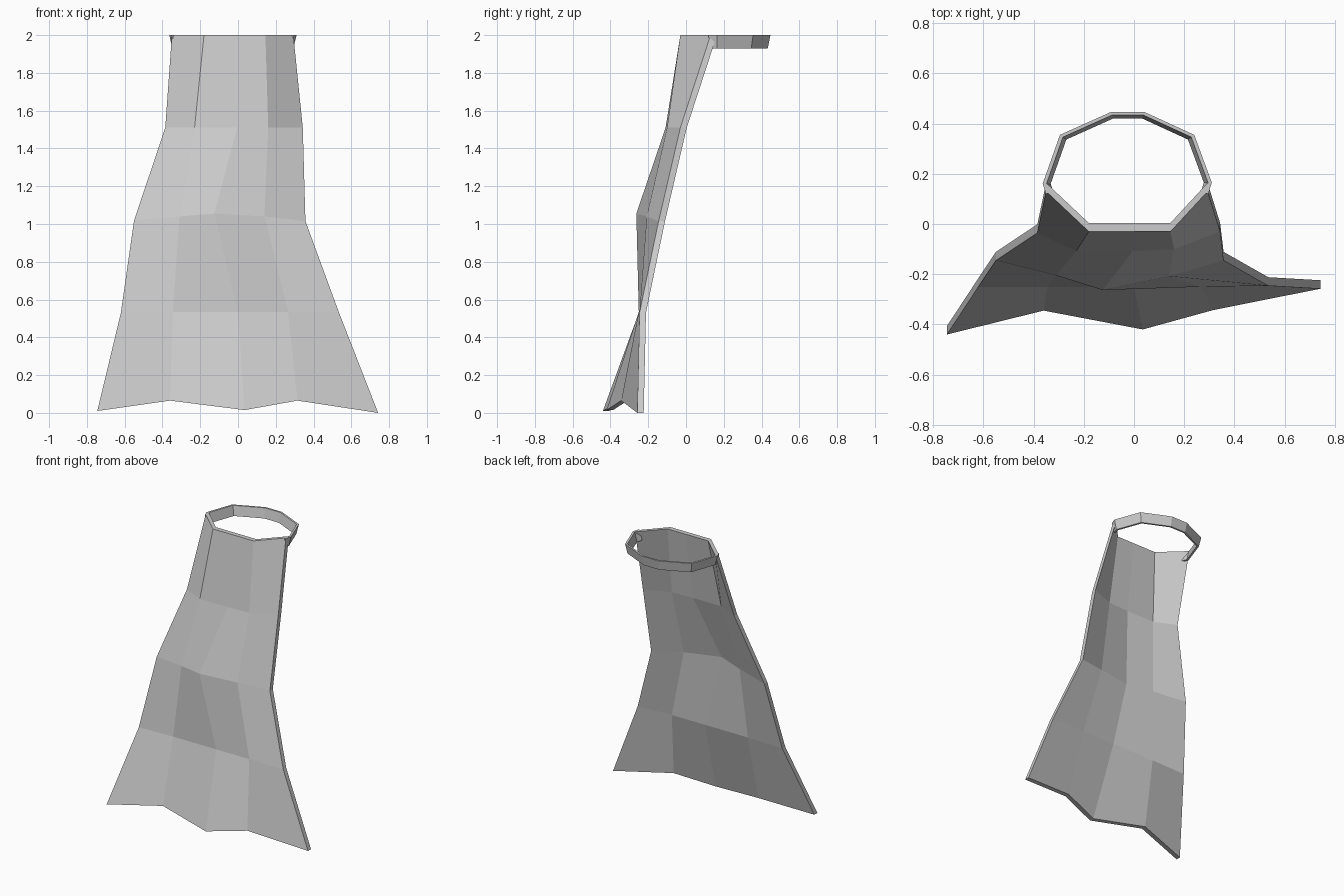
import bpy, bmesh
from mathutils import Vector

if "Cube" in bpy.data.objects:
    bpy.data.objects.remove(bpy.data.objects["Cube"])


def make_shell(name, outer, inner):
    """Closed low-poly shell from two matching grids of points."""
    bm = bmesh.new()
    a = [[bm.verts.new(p) for p in row] for row in outer]
    b = [[bm.verts.new(p) for p in row] for row in inner]
    rows, cols = len(a), len(a[0])
    for g in (a, b):
        for r in range(rows - 1):
            for c in range(cols - 1):
                bm.faces.new((g[r][c], g[r][c + 1], g[r + 1][c + 1], g[r + 1][c]))
    for r in (0, rows - 1):
        for c in range(cols - 1):
            bm.faces.new((a[r][c], a[r][c + 1], b[r][c + 1], b[r][c]))
    for c in (0, cols - 1):
        for r in range(rows - 1):
            bm.faces.new((a[r][c], a[r + 1][c], b[r + 1][c], b[r][c]))
    bmesh.ops.recalc_face_normals(bm, faces=bm.faces)
    mesh = bpy.data.meshes.new(name)
    bm.to_mesh(mesh)
    bm.free()
    obj = bpy.data.objects.new(name, mesh)
    bpy.context.collection.objects.link(obj)
    return obj


# Cape cloth: five points across each fold line, from neck to hem
cape_rows = [
    [(-.35, .13, 2), (-.18, -.03, 2), (0, -.03, 2), (.145, -.03, 2), (.293, .13, 2)],
    [(-.385, -.035, 1.51), (-.23, -.108, 1.51), (-.005, -.108, 1.51), (.16, -.1, 1.51), (.343, -.03, 1.51)],
    [(-.55, -.145, 1.02), (-.31, -.205, 1.04), (-.125, -.263, 1.055), (.14, -.208, 1.04), (.357, -.145, 1.015)],
    [(-.62, -.25, .53), (-.345, -.25, .535), (.0, -.25, .535), (.265, -.25, .535), (.535, -.246, .53)],
    [(-.745, -.44, .01), (-.36, -.345, .065), (.035, -.42, .015), (.315, -.343, .065), (.742, -.258, .0)],
]
thickness = Vector((0, .034, 0))
make_shell("cape_cloth", cape_rows,
           [[Vector(p) + thickness for p in row] for row in cape_rows])

# Neck band: closes the collar behind the neck, tapering inward at its lower edge
band = [(-.35, .12), (-.364, .16), (-.295, .355), (-.09, .447),
        (.04, .447), (.24, .355), (.31, .165), (.296, .12)]
centre = Vector((-.026, .16))


def band_row(scale, z):
    pts = [centre + (Vector(p) - centre) * scale for p in band]
    return [(p.x, p.y, z) for p in pts]


make_shell("neck_band",
           [band_row(1.0, 2), band_row(.95, 1.93)],
           [band_row(.955, 2), band_row(.905, 1.93)])
